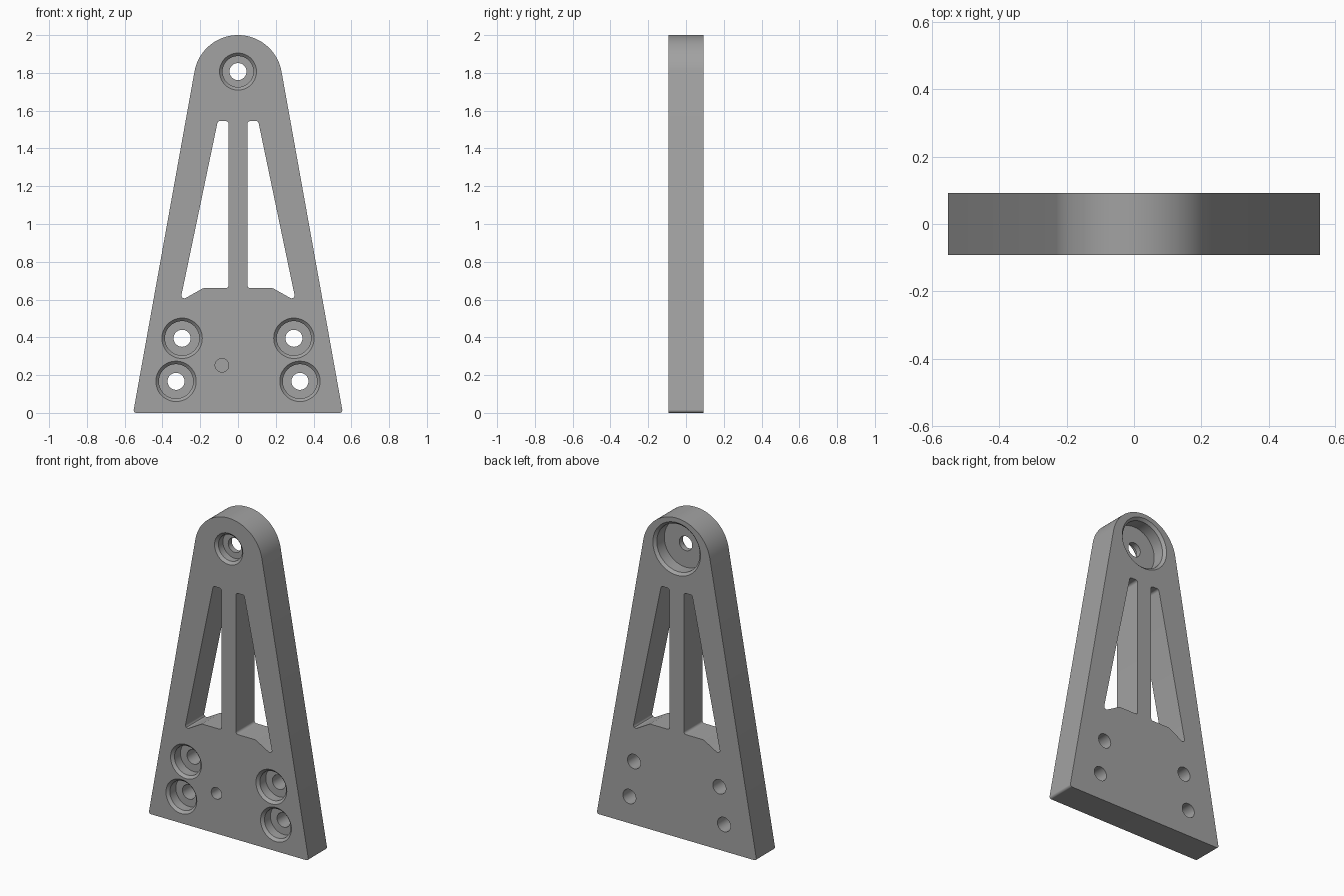
import bpy, bmesh, math
from mathutils import Vector

if "Cube" in bpy.data.objects:
    bpy.data.objects.remove(bpy.data.objects["Cube"])

HALF = 0.0925            # half of the plate thickness
TOP_Z, TOP_R = 1.766, 0.234

grey = bpy.data.materials.new("mid grey")
grey.diffuse_color = (0.36, 0.36, 0.36, 1)
grey.use_nodes = True
grey.node_tree.nodes["Principled BSDF"].inputs["Base Color"].default_value = grey.diffuse_color


def make_object(name, bm):
    bmesh.ops.recalc_face_normals(bm, faces=bm.faces)
    mesh = bpy.data.meshes.new(name)
    bm.to_mesh(mesh)
    bm.free()
    mesh.materials.append(grey)
    obj = bpy.data.objects.new(name, mesh)
    bpy.context.collection.objects.link(obj)
    return obj


def fillet(points, radius, steps=6):
    """Round every corner of a closed outline."""
    out = []
    for i, p in enumerate(points):
        p = Vector(p)
        a = (Vector(points[i - 1]) - p).normalized()
        b = (Vector(points[(i + 1) % len(points)]) - p).normalized()
        half = a.angle(b) / 2
        centre = p + (a + b).normalized() * radius / math.sin(half)
        reach = radius / math.tan(half)
        start, end = p + a * reach - centre, p + b * reach - centre
        for k in range(steps + 1):
            d = start.lerp(end, k / steps).normalized() * radius
            out.append(centre + d)
    return out


def prism(name, outline, half):
    """Extrude an x-z outline through the thickness."""
    bm = bmesh.new()
    rings = [[bm.verts.new((x, y, z)) for x, z in outline] for y in (-half, half)]
    bm.faces.new(rings[0])
    bm.faces.new(rings[1])
    n = len(outline)
    for i in range(n):
        j = (i + 1) % n
        bm.faces.new((rings[0][i], rings[0][j], rings[1][j], rings[1][i]))
    return make_object(name, bm)


def turned(name, x, z, profile, segments=48):
    """Turn a (y, radius) profile around an axis along y."""
    bm = bmesh.new()
    rings = []
    for y, r in profile:
        rings.append([bm.verts.new((x + r * math.cos(math.tau * i / segments), y,
                                    z + r * math.sin(math.tau * i / segments)))
                      for i in range(segments)])
    for a, b in zip(rings, rings[1:]):
        for i in range(segments):
            j = (i + 1) % segments
            bm.faces.new((a[i], a[j], b[j], b[i]))
    bm.faces.new(rings[0])
    bm.faces.new(rings[-1])
    return make_object(name, bm)


def bore(radius, depth, chamfer=0.016):
    """Chamfered counterbore profile, entered from the front."""
    return [(-HALF - 0.02, radius + 0.02), (-HALF + chamfer, radius - chamfer),
            (-HALF + depth, radius - chamfer)]


# Tapered plate with a round top and slightly rounded bottom corners
tilt = math.radians(10.1)
base_x = 0.555
foot = fillet([(base_x, 0), (TOP_R * math.cos(tilt), TOP_Z + TOP_R * math.sin(tilt)),
               (-TOP_R * math.cos(tilt), TOP_Z + TOP_R * math.sin(tilt)),
               (-base_x, 0)], 0.014)
right_foot, left_foot = foot[:7], foot[-7:]
dome = [(TOP_R * math.cos(a), TOP_Z + TOP_R * math.sin(a))
        for a in (tilt + (math.pi - 2 * tilt) * i / 48 for i in range(49))]
plate = prism("bracket_plate", right_foot + dome + left_foot, HALF)

cutters = []

# Two windows either side of the centre rib
window = [(0.05, 1.545), (0.107, 1.545), (0.306, 0.592), (0.185, 0.66), (0.05, 0.66)]
# The obtuse lower corner is rounded by the same helper
for side in (-1, 1):
    shape = fillet([(side * x, z) for x, z in window], 0.015)
    cutters.append(prism("window_cutter", shape, HALF + 0.05))

# Four counterbored mounting holes
for side in (-1, 1):
    for x, z in ((0.296, 0.395), (0.328, 0.167)):
        cutters.append(turned("mount_hole_cutter", side * x, z, bore(0.107, 0.075)
                              + [(-HALF + 0.075, 0.045), (HALF + 0.05, 0.045)]))

# Pivot hole, counterbored from the front and wider from the back
back = [(-y, r) for y, r in reversed(bore(0.165, 0.09))]
cutters.append(turned("pivot_hole_cutter", 0, 1.807, bore(0.098, 0.06)
                      + [(-HALF + 0.06, 0.045), (HALF - 0.09, 0.045)] + back))

# Small blind locating hole
cutters.append(turned("locating_hole_cutter", -0.085, 0.252,
                      [(-HALF - 0.05, 0.036), (-HALF + 0.09, 0.036)], 32))

bpy.context.view_layer.objects.active = plate
plate.select_set(True)
for cutter in cutters:
    mod = plate.modifiers.new("cut", 'BOOLEAN')
    mod.operation = 'DIFFERENCE'
    mod.solver = 'EXACT'
    mod.object = cutter
    bpy.ops.object.modifier_apply(modifier=mod.name)
    bpy.data.objects.remove(cutter)

bpy.ops.object.shade_smooth_by_angle(angle=math.radians(30))
